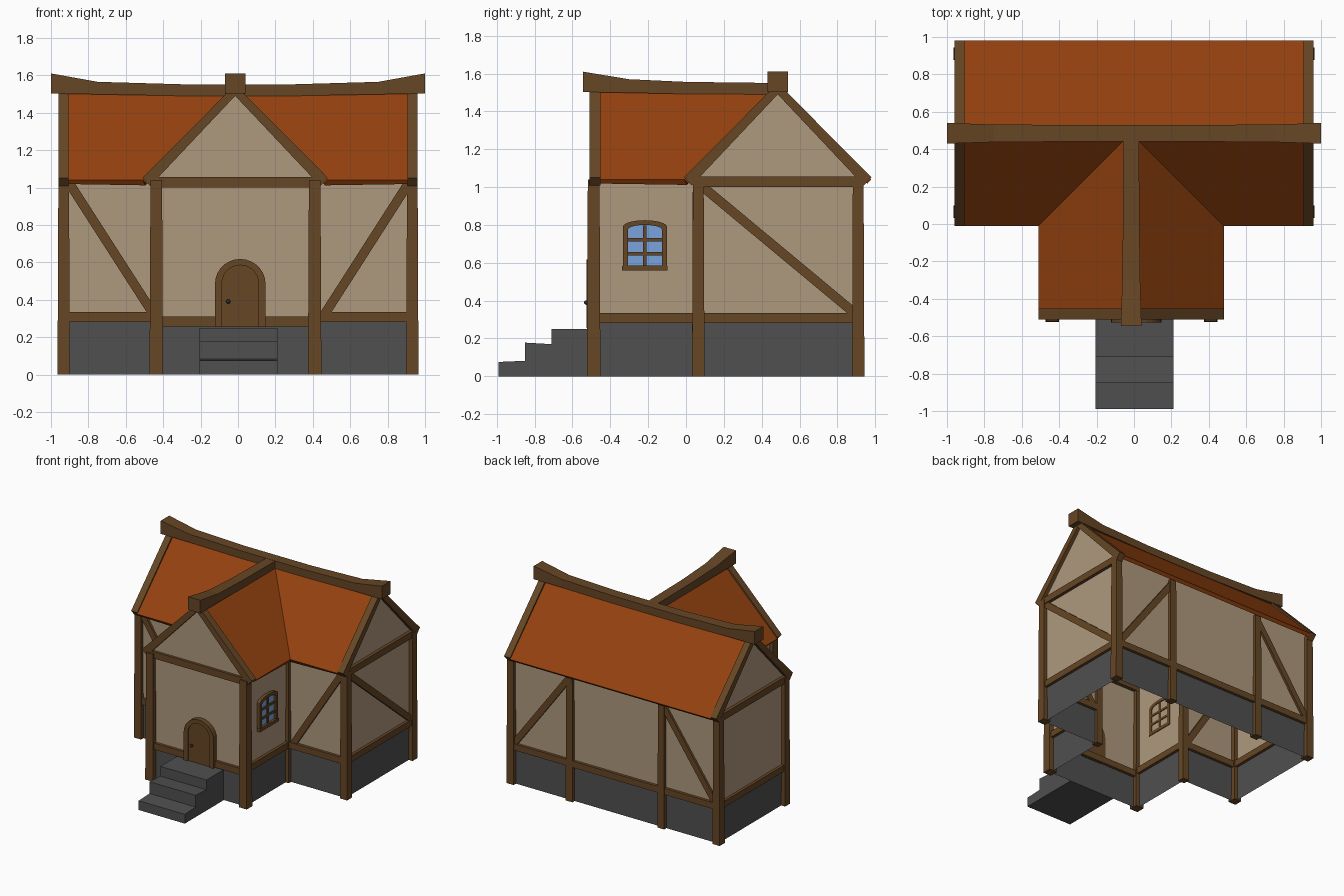
import bpy, bmesh, math
from mathutils import Vector as V

if "Cube" in bpy.data.objects:
    bpy.data.objects.remove(bpy.data.objects["Cube"])


def mat(name, rgb):
    m = bpy.data.materials.new(name)
    m.diffuse_color = (*rgb, 1)
    m.use_nodes = True
    m.node_tree.nodes["Principled BSDF"].inputs["Base Color"].default_value = m.diffuse_color
    return m


PLASTER = mat("tan plaster", (0.43, 0.32, 0.205))
WOOD = mat("brown timber", (0.133, 0.061, 0.018))
STONE = mat("grey stone", (0.08, 0.08, 0.08))
TILE = mat("orange roof", (0.296, 0.053, 0.0045))
GLASS = mat("blue glass", (0.195, 0.366, 0.73))
IRON = mat("dark iron", (0.025, 0.028, 0.035))


def mesh(name, verts, faces, material):
    bm = bmesh.new()
    vs = [bm.verts.new(v) for v in verts]
    for f in faces:
        bm.faces.new([vs[i] for i in f])
    bmesh.ops.recalc_face_normals(bm, faces=bm.faces)
    me = bpy.data.meshes.new(name)
    bm.to_mesh(me)
    bm.free()
    me.materials.append(material)
    ob = bpy.data.objects.new(name, me)
    bpy.context.collection.objects.link(ob)
    return ob


def loft(name, rings, material):
    """Closed tube through rings of equal point count."""
    n, k = len(rings[0]), len(rings)
    faces = [[r * n + i, r * n + (i + 1) % n, (r + 1) * n + (i + 1) % n, (r + 1) * n + i]
             for r in range(k - 1) for i in range(n)]
    faces += [list(range(n)), list(range((k - 1) * n, k * n))]
    return mesh(name, [p for r in rings for p in r], faces, material)


def at(axis, d, u, z):
    return (d, u, z) if axis == 'x' else (u, d, z)


def prism(name, pts, axis, lo, hi, material):
    """Profile of (u, z) points pushed along the x or y axis."""
    return loft(name, [[at(axis, d, u, z) for u, z in pts] for d in (lo, hi)], material)


def box(name, a, b, material):
    pts = [(a[1], a[2]), (b[1], a[2]), (b[1], b[2]), (a[1], b[2])]
    return prism(name, pts, 'x', a[0], b[0], material)


def bar(name, a, b, w, d, out, taper=1.0):
    """Timber from a to b, w wide and d deep along the out direction."""
    a, b, out = V(a), V(b), V(out)
    side = (b - a).cross(out).normalized()
    rings = [[p + side * (i * w * t / 2) + out * (j * d * t / 2)
              for i, j in ((-1, -1), (1, -1), (1, 1), (-1, 1))] for p, t in ((a, 1), (b, taper))]
    return loft(name, rings, WOOD)


def arch(c, half, z0, spring, top, n=10):
    arc = [(c - half * math.cos(math.pi * i / n), spring + (top - spring) * math.sin(math.pi * i / n))
           for i in range(n + 1)]
    return [(c - half, z0)] + arc + [(c + half, z0)]


def frame(name, outer, inner, axis, lo, hi, closed):
    """Timber surround between two matching profiles."""
    n = len(outer)
    verts = [at(axis, d, u, z) for d in (lo, hi) for p in (outer, inner) for u, z in p]
    faces = []
    for i in range(n if closed else n - 1):
        j = (i + 1) % n
        faces += [[i, j, n + j, n + i], [2 * n + i, 2 * n + j, 3 * n + j, 3 * n + i],
                  [i, j, 2 * n + j, 2 * n + i], [n + i, n + j, 3 * n + j, 3 * n + i]]
    return mesh(name, verts, faces, WOOD)


CX, RY = -0.015, 0.485            # ridge lines of the wing and of the main house
WL, WR, WF = -0.435, 0.408, -0.485  # wing walls
MX, MF, MB = 0.93, 0.062, 0.912     # main walls

# Walls: open shells following the T-shaped plan
plan = [(-MX, MB), (-MX, MF), (WL, MF), (WL, WF), (WR, WF), (WR, MF), (MX, MF), (MX, MB)]
for name, z0, z1, m in (("stone_base", 0, 0.3, STONE), ("plaster_walls", 0.3, 1.06, PLASTER)):
    n = len(plan)
    mesh(name, [(x, y, z) for z in (z0, z1) for x, y in plan],
         [[i, (i + 1) % n, n + (i + 1) % n, n + i] for i in range(n)], m)

# Gables: plaster triangle, rake timbers and tie beam
for name, axis, c, wall, lo, hi in (("left", 'x', RY, -MX, -0.96, -0.905),
                                    ("right", 'x', RY, MX, 0.905, 0.96),
                                    ("front", 'y', CX, WF, -0.51, -0.452)):
    tri = [(c - 0.43, 1.04), (c + 0.43, 1.04), (c, 1.5)]
    mesh(name + "_gable", [at(axis, wall, u, z) for u, z in tri], [[0, 1, 2]], PLASTER)
    for s in (-1, 1):
        prism(name + "_rake", [(c, 1.55), (c + s * 0.495, 1.052), (c + s * 0.455, 1.008), (c, 1.49)],
              axis, lo, hi, WOOD)
    prism(name + "_tie_beam", [(c - 0.44, 1.0), (c + 0.44, 1.0), (c + 0.44, 1.055), (c - 0.44, 1.055)],
          axis, lo + 0.004, hi - 0.004, WOOD)

# Roof: one thin shell with valleys where the wing joins
E, R, X, H = 1.04, 1.53, 0.91, 0.495
verts = [(-X, RY + H, E), (X, RY + H, E), (X, RY, R), (CX, RY, R), (-X, RY, R),
         (-X, RY - H, E), (CX - H, RY - H, E), (CX + H, RY - H, E), (X, RY - H, E),
         (CX - H, -0.455, E), (CX, -0.455, R), (CX + H, -0.455, E)]
roof = mesh("roof", verts, [[0, 1, 2, 3, 4], [4, 3, 6, 5], [3, 2, 8, 7], [3, 10, 9, 6], [3, 7, 11, 10]], TILE)
if roof.data.polygons[0].normal.z < 0:
    roof.data.flip_normals()
sol = roof.modifiers.new("thickness", 'SOLIDIFY')
sol.thickness, sol.offset, sol.use_even_offset = 0.03, -1, True


# Ridge beams with upswept ends: (along, top, bottom, half width)
def ridge(name, axis, c, stations):
    loft(name, [[at(axis, d, c - h, b), at(axis, d, c + h, b), at(axis, d, c + h, t), at(axis, d, c - h, t)]
                for d, t, b, h in stations], WOOD)


half = [(1, 1.61, 1.503, 0.055), (0.75, 1.565, 1.498, 0.047), (0.3, 1.552, 1.49, 0.044)]
ridge("main_ridge_beam", 'x', RY, [(-d, t, b, h) for d, t, b, h in half] + half[::-1])
ridge("wing_ridge_beam", 'y', CX, [(-0.545, 1.61, 1.503, 0.055), (-0.3, 1.57, 1.498, 0.048),
                                   (0.0, 1.556, 1.492, 0.044), (RY, 1.55, 1.49, 0.042)])

# Posts
for x, y, w in ((-0.932, 0.065, 0.066), (0.932, 0.065, 0.066), (-0.932, 0.91, 0.066), (0.932, 0.91, 0.066),
                (-0.437, -0.488, 0.072), (0.41, -0.488, 0.072), (-0.435, 0.06, 0.056), (0.408, 0.06, 0.056),
                (-0.43, 0.91, 0.062), (0.4, 0.91, 0.062)):
    bar("post", (x, y, 0), (x, y, 1.04), w, w, (0, 1, 0), 0.86)

# Sill beams above the stone
for i, (x, y) in enumerate(plan):
    x2, y2 = plan[(i + 1) % len(plan)]
    z = 0.284 if (y == WF and y2 == WF) else 0.308
    out = (1, 0, 0) if x == x2 else (0, 1, 0)
    bar("sill_beam", (x, y, z), (x2, y2, z), 0.052, 0.046, out)

# Diagonal braces: front, back and right gable
for name, a, b, out in (("front_left_brace", (-0.9, MF, 1.02), (-0.45, MF, 0.32), (0, 1, 0)),
                        ("front_right_brace", (0.91, MF, 1.02), (0.455, MF, 0.31), (0, 1, 0)),
                        ("back_left_brace", (-0.44, MB, 1.0), (-0.91, MB, 0.33), (0, 1, 0)),
                        ("back_right_brace", (0.41, MB, 1.0), (0.91, MB, 0.33), (0, 1, 0)),
                        ("gable_brace", (MX, 0.09, 1.0), (MX, 0.89, 0.335), (1, 0, 0))):
    bar(name, a, b, 0.05, 0.036, out)

# Windows on both sides of the wing
for side, wall, s in (("right", WR, 1), ("left", WL, -1)):
    c = -0.217
    lo, hi = wall - s * 0.006, wall + s * 0.026
    inner = arch(c, 0.09, 0.585, 0.775, 0.8)
    frame(side + "_window_frame", arch(c, 0.117, 0.565, 0.79, 0.825), inner, 'x', lo, hi, True)
    prism(side + "_window_glass", inner, 'x', wall + s * 0.001, wall + s * 0.008, GLASS)
    box(side + "_window_sill", (lo, c - 0.12, 0.558), (wall + s * 0.03, c + 0.12, 0.584), WOOD)
    box(side + "_window_mullion", (lo, c - 0.009, 0.58), (wall + s * 0.018, c + 0.009, 0.798), WOOD)
    for z in (0.647, 0.722):
        box(side + "_window_bar", (lo, c - 0.095, z - 0.009), (wall + s * 0.016, c + 0.095, z + 0.009), WOOD)

# Door with arched surround and knob
inner = arch(0.012, 0.098, 0.255, 0.487, 0.585, 14)
frame("door_frame", arch(0.012, 0.135, 0.255, 0.485, 0.618, 14), inner, 'y', -0.48, -0.526, False)
prism("door", inner, 'y', -0.48, -0.517, WOOD)
bpy.ops.mesh.primitive_uv_sphere_add(segments=10, ring_count=6, radius=0.012, location=(-0.052, -0.527, 0.39))
knob = bpy.context.object
knob.name = "door_knob"
knob.data.materials.append(IRON)

# Steps as one stair profile
prism("stone_steps", [(-0.99, 0), (-0.99, 0.076), (-0.85, 0.082), (-0.85, 0.178), (-0.71, 0.17),
                      (-0.71, 0.25), (-0.488, 0.25), (-0.488, 0)], 'x', -0.205, 0.212, STONE)
